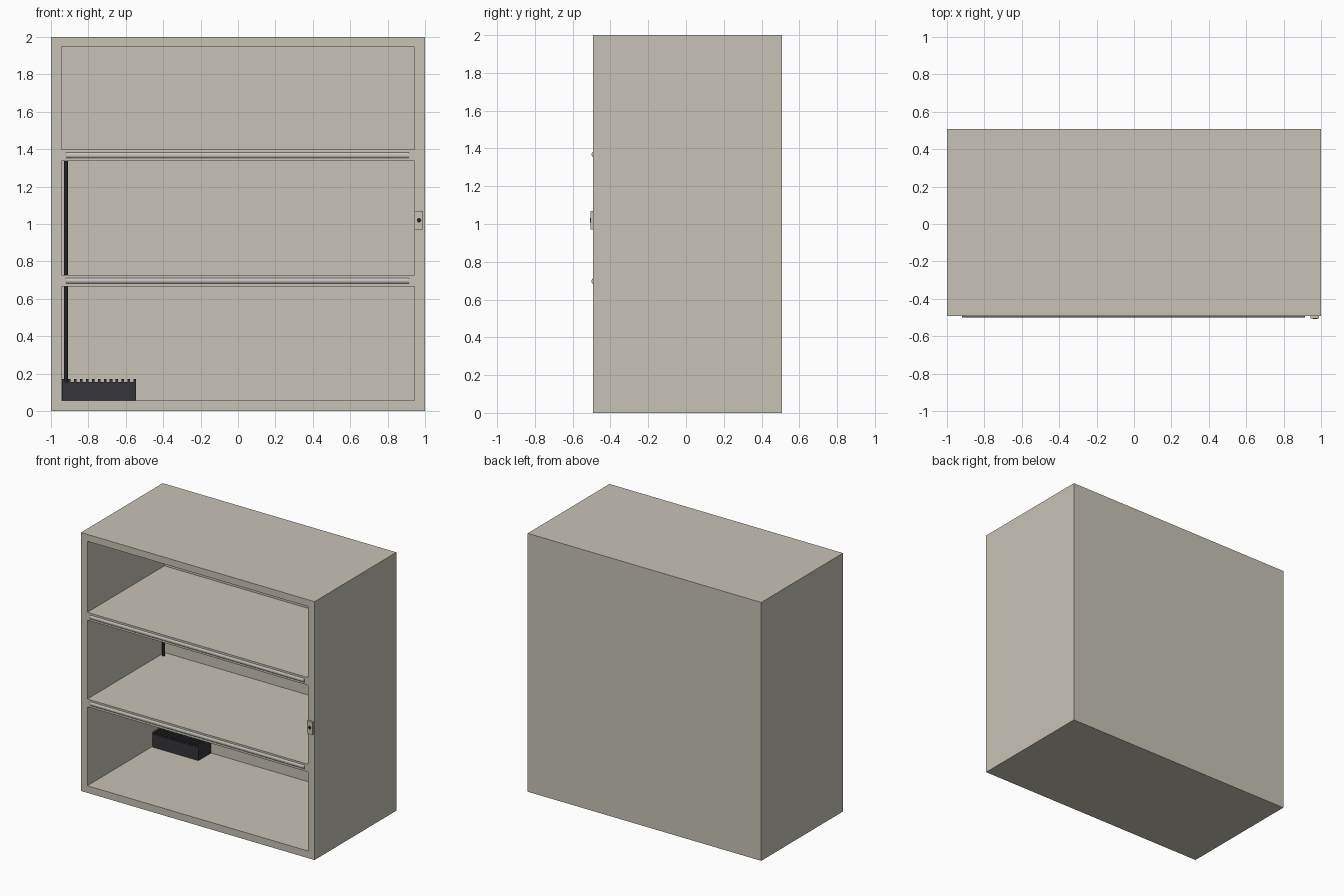
import bpy, bmesh, math
from mathutils import Matrix

if "Cube" in bpy.data.objects:
    bpy.data.objects.remove(bpy.data.objects["Cube"])

def material(name, rgb):
    m = bpy.data.materials.new(name)
    m.diffuse_color = (*rgb, 1)
    m.use_nodes = True
    m.node_tree.nodes["Principled BSDF"].inputs["Base Color"].default_value = m.diffuse_color
    return m

BEIGE = material("warm beige", (0.58, 0.545, 0.465))
TUBE = material("pale grey", (0.57, 0.55, 0.50))
DARK = material("charcoal", (0.036, 0.035, 0.042))
BLACK = material("soft black", (0.018, 0.018, 0.02))

def finish(bm, name, mat, smooth=False):
    me = bpy.data.meshes.new(name)
    bmesh.ops.recalc_face_normals(bm, faces=bm.faces)
    if smooth:
        for f in bm.faces:
            f.smooth = len(f.verts) == 4
        for e in bm.edges:
            e.smooth = e.calc_face_angle(0) < math.radians(40)
    bm.to_mesh(me)
    bm.free()
    me.materials.append(mat)
    ob = bpy.data.objects.new(name, me)
    bpy.context.collection.objects.link(ob)
    return ob

def add_box(bm, x0, x1, y0, y1, z0, z1):
    m = Matrix.Translation(((x0 + x1) / 2, (y0 + y1) / 2, (z0 + z1) / 2))
    bmesh.ops.create_cube(bm, size=1, matrix=m @ Matrix.Diagonal((x1 - x0, y1 - y0, z1 - z0, 1)))

def box(name, mat, *b):
    bm = bmesh.new()
    add_box(bm, *b)
    return finish(bm, name, mat)

def cylinder(name, mat, r, length, centre, axis, sides=24):
    rot = {"x": Matrix.Rotation(math.pi / 2, 4, "Y"),
           "y": Matrix.Rotation(math.pi / 2, 4, "X"),
           "z": Matrix.Identity(4)}[axis]
    bm = bmesh.new()
    bmesh.ops.create_cone(bm, cap_ends=True, segments=sides, radius1=r, radius2=r,
                          depth=length, matrix=Matrix.Translation(centre) @ rot)
    return finish(bm, name, mat, True)

# Cabinet shell: front frame grid, recessed compartments, closed outer box
FRONT, BACK, INNER = -0.492, 0.508, 0.45
xs = [-1, -0.945, 0.945, 1]
zs = [0, 0.055, 0.666, 0.726, 1.337, 1.397, 1.947, 2]
bm = bmesh.new()

def quad(*pts):
    bm.faces.new([bm.verts.new(p) for p in pts])

def ring(x0, x1, z0, z1, ya, yb):
    c = [(x0, z0), (x1, z0), (x1, z1), (x0, z1)]
    for (ax, az), (bx, bz) in zip(c, c[1:] + c[:1]):
        quad((ax, ya, az), (bx, ya, bz), (bx, yb, bz), (ax, yb, az))

def panel(x0, x1, z0, z1, y):
    quad((x0, y, z0), (x1, y, z0), (x1, y, z1), (x0, y, z1))

for i in range(3):
    for j in range(7):
        x0, x1, z0, z1 = xs[i], xs[i + 1], zs[j], zs[j + 1]
        if i == 1 and j % 2 == 1:
            ring(x0, x1, z0, z1, FRONT, INNER)
            panel(x0, x1, z0, z1, INNER)
        else:
            panel(x0, x1, z0, z1, FRONT)
        # outer walls and back follow the same grid so the mesh stays closed
        panel(x0, x1, z0, z1, BACK)
for i in range(3):
    for z in (0, 2):
        quad((xs[i], FRONT, z), (xs[i + 1], FRONT, z), (xs[i + 1], BACK, z), (xs[i], BACK, z))
for j in range(7):
    for x in (-1, 1):
        quad((x, FRONT, zs[j]), (x, FRONT, zs[j + 1]), (x, BACK, zs[j + 1]), (x, BACK, zs[j]))
bmesh.ops.remove_doubles(bm, verts=bm.verts, dist=1e-5)
bmesh.ops.dissolve_limit(bm, angle_limit=0.01, verts=bm.verts, edges=bm.edges)
finish(bm, "cabinet_shell", BEIGE)

# Light tubes half sunk into the shelf fronts
for n, z in (("lower", 0.697), ("upper", 1.367)):
    cylinder(n + "_light_tube", TUBE, 0.018, 1.835, (-0.003, -0.482, z), "x")

# Cable running up the back left corner
cylinder("cable", BLACK, 0.0105, 1.22, (-0.92, 0.405, 0.75), "z", 16)

# Power unit with cooling fins on top
bm = bmesh.new()
PX0, PX1, PY0, PY1 = -0.94, -0.545, 0.295, 0.45
add_box(bm, PX0, PX1, PY0, PY1, 0.055, 0.155)
FINS = 13
step = (PX1 - PX0 - 0.014) / (FINS - 1)
for k in range(FINS):
    x = PX0 + k * step
    add_box(bm, x, x + 0.014, PY0, PY1, 0.154, 0.17)
finish(bm, "power_unit", DARK)

# Switch plate with a dark button on the right frame
box("switch_plate", BEIGE, 0.945, 0.99, -0.505, FRONT, 0.97, 1.07)
cylinder("switch_button", BLACK, 0.012, 0.008, (0.968, -0.504, 1.02), "y", 20)
